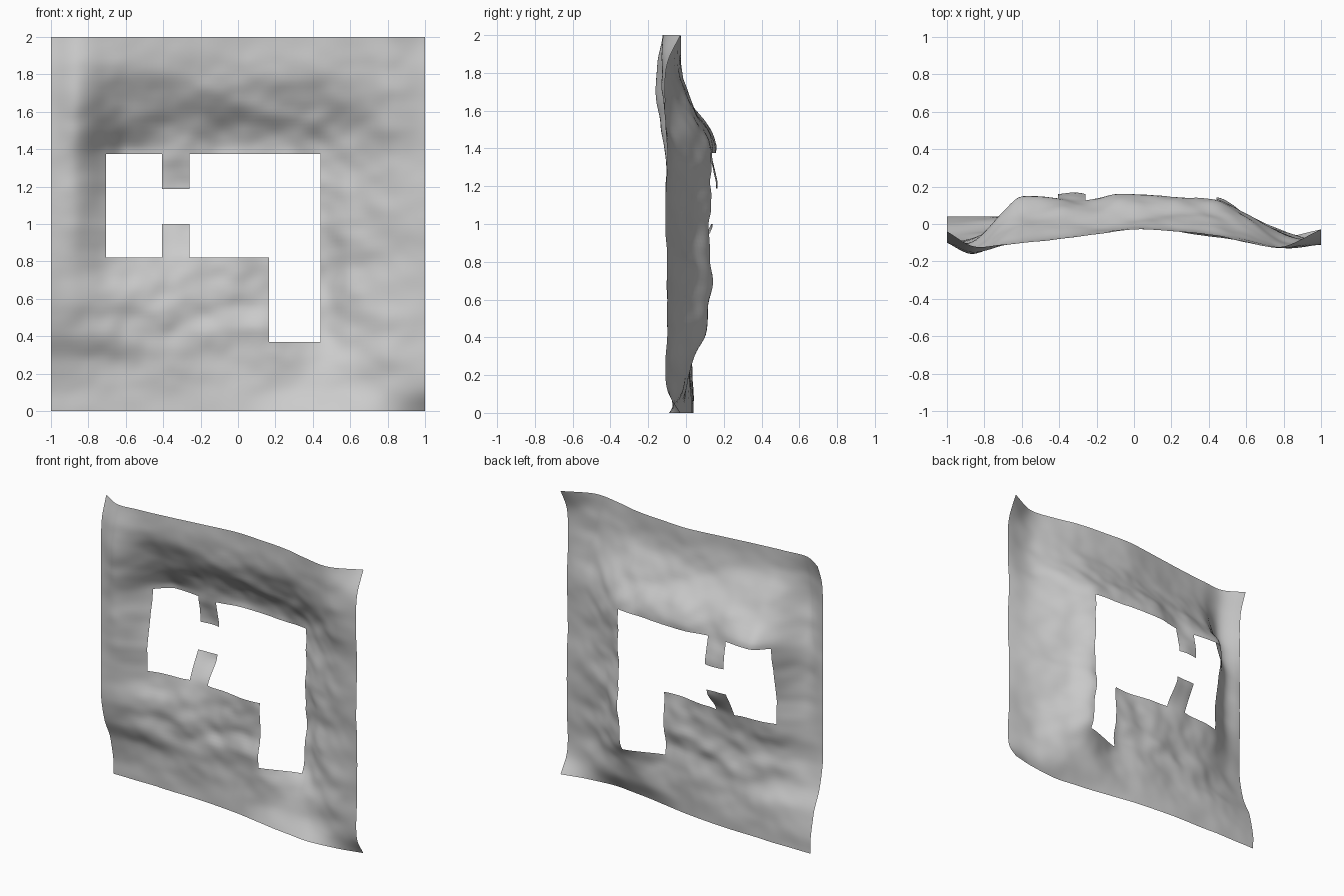
import bpy, bmesh
from mathutils import Vector, noise

if "Cube" in bpy.data.objects:
    bpy.data.objects.remove(bpy.data.objects["Cube"])

# Horizontal sections through the rock sheet: depth y at each x station
XS = [-1, -.86, -.7, -.6, -.33, 0, .17, .44, .6, .8, 1]
SECTIONS = {
    0.00: [.04, .04, .04, .035, .03, 0, -.03, -.07, -.09, -.07, -.03],
    0.12: [.035, .035, .035, .035, .03, .01, 0, -.01, -.02, -.07, -.1],
    0.28: [0, .01, .015, .02, .02, .01, 0, .03, .0, -.08, -.11],
    0.42: [-.06, -.05, -.03, -.01, .01, .01, 0, .11, .03, -.07, -.1],
    0.62: [-.1, -.08, -.03, -.01, .01, .01, .01, .13, .04, -.05, -.1],
    0.82: [-.1, -.08, .0, .01, .04, .01, .01, .13, .04, -.04, -.1],
    1.00: [-.1, -.09, 0, .06, .15, .1, .1, .13, .04, -.05, -.11],
    1.38: [-.1, -.1, .06, .15, .13, .155, .15, .13, .05, -.06, -.1],
    1.52: [-.1, -.13, 0, .05, .08, .11, .1, .07, .02, -.09, -.11],
    1.66: [-.1, -.16, -.06, -.02, 0, .02, .02, 0, -.04, -.12, -.11],
    1.85: [-.09, -.15, -.11, -.1, -.07, -.025, -.03, -.06, -.09, -.13, -.1],
    2.00: [-.04, -.12, -.11, -.1, -.07, -.03, -.035, -.06, -.1, -.12, -.03],
}
ZS = list(SECTIONS)

# Rectangles making up the opening: x0, x1, z0, z1
OPENINGS = [(-.705, -.405, .82, 1.375), (-.405, -.26, 1.0, 1.187),
            (-.26, .44, .82, 1.375), (.165, .44, .37, .82)]


def smooth_curve(ts, vs, t):
    """Cubic Hermite curve through the points (ts, vs)."""
    n = len(ts)
    i = max(k for k in range(n - 1) if ts[k] <= t or k == 0)

    def slope(k):
        a, b = max(k - 1, 0), min(k + 1, n - 1)
        return (vs[b] - vs[a]) / (ts[b] - ts[a])
    h = ts[i + 1] - ts[i]
    u = (t - ts[i]) / h
    return ((2*u**3 - 3*u**2 + 1) * vs[i] + (u**3 - 2*u**2 + u) * h * slope(i)
            + (3*u**2 - 2*u**3) * vs[i + 1] + (u**3 - u**2) * h * slope(i + 1))


def ticks(cuts, step):
    """Even grid lines that also land exactly on every cut."""
    out = [cuts[0]]
    for a, b in zip(cuts, cuts[1:]):
        n = max(1, round((b - a) / step))
        out += [a + (b - a) * k / n for k in range(1, n + 1)]
    return out


def in_opening(x, z):
    return any(a < x < b and c < z < d for a, b, c, d in OPENINGS)


def depth(x, z, column):
    # Lumps grow stronger toward the recess and fade at the outer rim
    base = smooth_curve(ZS, column, z)
    rim = min(1 - abs(x), z, 2 - z)
    amount = .004 + .02 * min(1, max(0, rim / .45))
    lumps = noise.noise(Vector((x * 5, 3.7, z * 7)))
    lumps += .25 * noise.noise(Vector((x * 11, 9.1, z * 13)))
    return max(-.168, min(.168, base + amount * lumps))


# Rock wall sheet, with the grid cells inside the opening left out
xs = ticks(sorted({-1, 1, *(v for o in OPENINGS for v in o[:2])}), .022)
zs = ticks(sorted({0, 2, *(v for o in OPENINGS for v in o[2:])}), .022)
bm = bmesh.new()
grid = []
for x in xs:
    column = [smooth_curve(XS, SECTIONS[z], x) for z in ZS]
    grid.append([bm.verts.new((x, depth(x, z, column), z)) for z in zs])
for i in range(len(xs) - 1):
    for j in range(len(zs) - 1):
        if not in_opening((xs[i] + xs[i+1]) / 2, (zs[j] + zs[j+1]) / 2):
            bm.faces.new((grid[i][j], grid[i+1][j], grid[i+1][j+1], grid[i][j+1]))
bmesh.ops.delete(bm, geom=[v for v in bm.verts if not v.link_faces], context='VERTS')
for f in bm.faces:
    f.smooth = True
mesh = bpy.data.meshes.new("rock_wall")
bm.to_mesh(mesh)
bm.free()
wall = bpy.data.objects.new("rock_wall", mesh)
bpy.context.collection.objects.link(wall)
